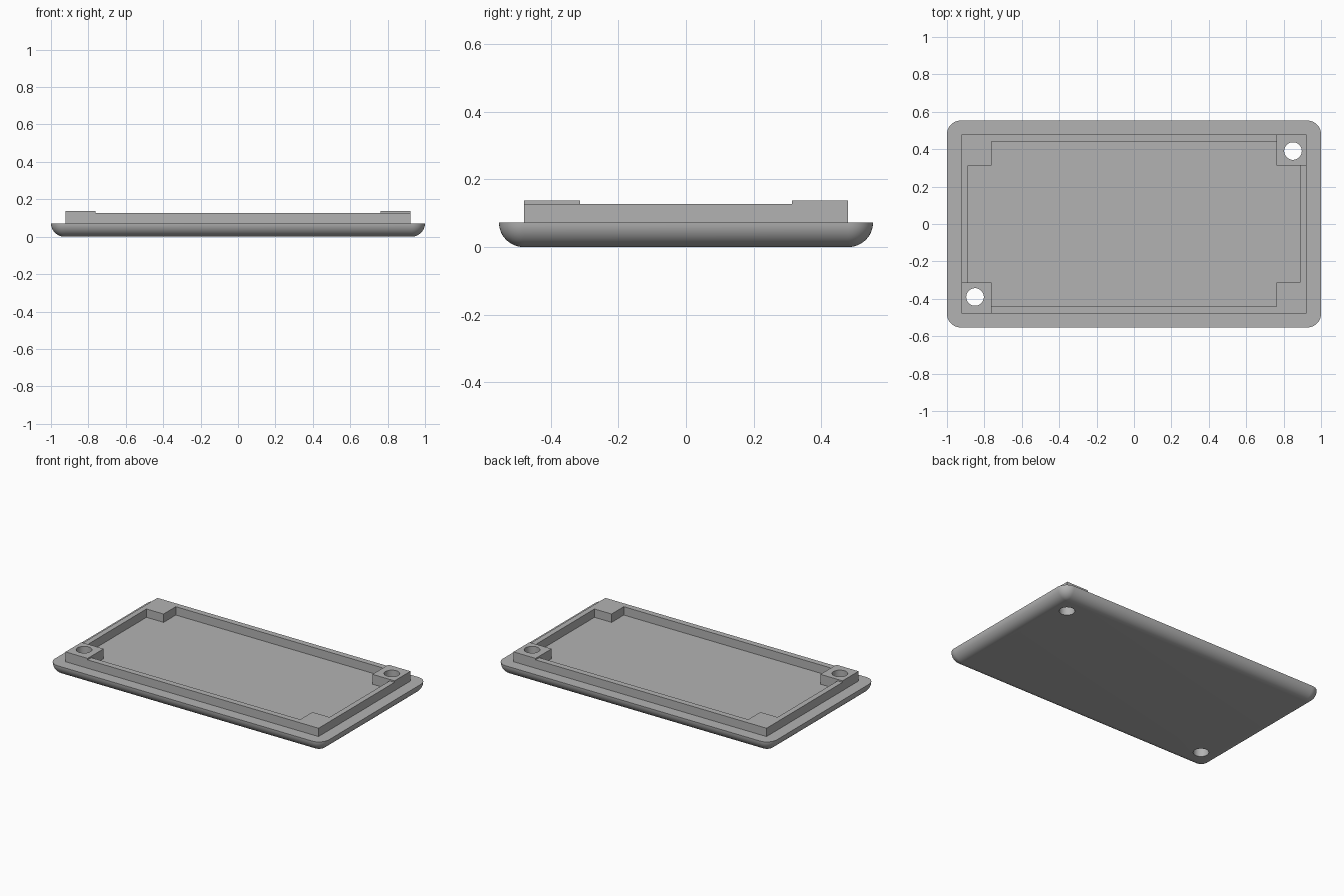
import bpy
import bmesh
from math import sin, cos, pi, radians
from mathutils import Matrix

if "Cube" in bpy.data.objects:
    bpy.data.objects.remove(bpy.data.objects["Cube"])

# Main sizes
HALF_X, HALF_Y, BASE_TOP, EDGE_R = 1.0, 0.553, 0.072, 0.073
RIM_X, RIM_Y, RIM_TOP = 0.923, 0.479, 0.127
INNER_X, INNER_Y = 0.887, 0.44
BLOCK_X, BLOCK_Y, POST_TOP = 0.762, 0.313, 0.137
HOLE_X, HOLE_Y, HOLE_R = 0.85, 0.39, 0.047
SINK = 0.05

grey = bpy.data.materials.new("plain grey")
grey.use_nodes = True
colour = (0.45, 0.45, 0.45, 1)
grey.diffuse_color = colour
grey.node_tree.nodes["Principled BSDF"].inputs["Base Color"].default_value = colour


def finish(name, bm):
    bmesh.ops.recalc_face_normals(bm, faces=bm.faces)
    mesh = bpy.data.meshes.new(name)
    bm.to_mesh(mesh)
    bm.free()
    mesh.materials.append(grey)
    obj = bpy.data.objects.new(name, mesh)
    bpy.context.collection.objects.link(obj)
    return obj


def box(name, x0, x1, y0, y1, z0, z1):
    bm = bmesh.new()
    place = Matrix.Translation(((x0 + x1) / 2, (y0 + y1) / 2, (z0 + z1) / 2))
    size = Matrix.Diagonal((abs(x1 - x0), abs(y1 - y0), z1 - z0, 1))
    bmesh.ops.create_cube(bm, size=1, matrix=place @ size)
    return finish(name, bm)


def combine(obj, tool, operation):
    """Apply a boolean and discard the tool."""
    mod = obj.modifiers.new("combine", "BOOLEAN")
    mod.operation, mod.object, mod.solver = operation, tool, "EXACT"
    bpy.context.view_layer.objects.active = obj
    bpy.ops.object.modifier_apply(modifier=mod.name)
    bpy.data.objects.remove(tool)


def rounded_ring(bm, radius, z, steps=10):
    """One rounded-rectangle loop of the base."""
    ring = []
    for quarter, (sx, sy) in enumerate([(1, 1), (-1, 1), (-1, -1), (1, -1)]):
        for i in range(steps + 1):
            a = (quarter + i / steps) * pi / 2
            ring.append(bm.verts.new((sx * (HALF_X - EDGE_R) + radius * cos(a),
                                      sy * (HALF_Y - EDGE_R) + radius * sin(a), z)))
    return ring


# Base plate with a quarter-round lower edge
bm = bmesh.new()
rings = []
for i in range(13):
    a = i / 12 * pi / 2
    rings.append(rounded_ring(bm, max(EDGE_R * sin(a), 1e-6), BASE_TOP * (1 - cos(a))))
for low, high in zip(rings, rings[1:]):
    for i in range(len(low)):
        j = (i + 1) % len(low)
        bm.faces.new((low[i], low[j], high[j], high[i]))
bm.faces.new(rings[0])
bm.faces.new(rings[-1])
bmesh.ops.remove_doubles(bm, verts=bm.verts, dist=1e-4)
base = finish("base_plate", bm)

# Raised rim, hollowed to leave a block in each corner
rim = box("raised_rim", -RIM_X, RIM_X, -RIM_Y, RIM_Y, SINK, RIM_TOP)
for x, y in [(INNER_X, BLOCK_Y), (BLOCK_X, INNER_Y)]:
    combine(rim, box("hollow", -x, x, -y, y, 0, 1), "DIFFERENCE")

# Taller screw posts in two opposite corners, drilled right through
for s in (-1, 1):
    post = box("post", s * BLOCK_X, s * RIM_X, s * BLOCK_Y, s * RIM_Y, SINK, POST_TOP)
    combine(rim, post, "UNION")
for part in (rim, base):
    for s in (-1, 1):
        bm = bmesh.new()
        bmesh.ops.create_cone(bm, cap_ends=True, segments=48, radius1=HOLE_R, radius2=HOLE_R,
                              depth=1, matrix=Matrix.Translation((s * HOLE_X, s * HOLE_Y, 0)))
        combine(part, finish("drill", bm), "DIFFERENCE")

# Smooth the curved edge and hole walls, keep corners crisp
for part in (rim, base):
    bpy.ops.object.select_all(action="DESELECT")
    part.select_set(True)
    bpy.context.view_layer.objects.active = part
    bpy.ops.object.shade_smooth_by_angle(angle=radians(30))
